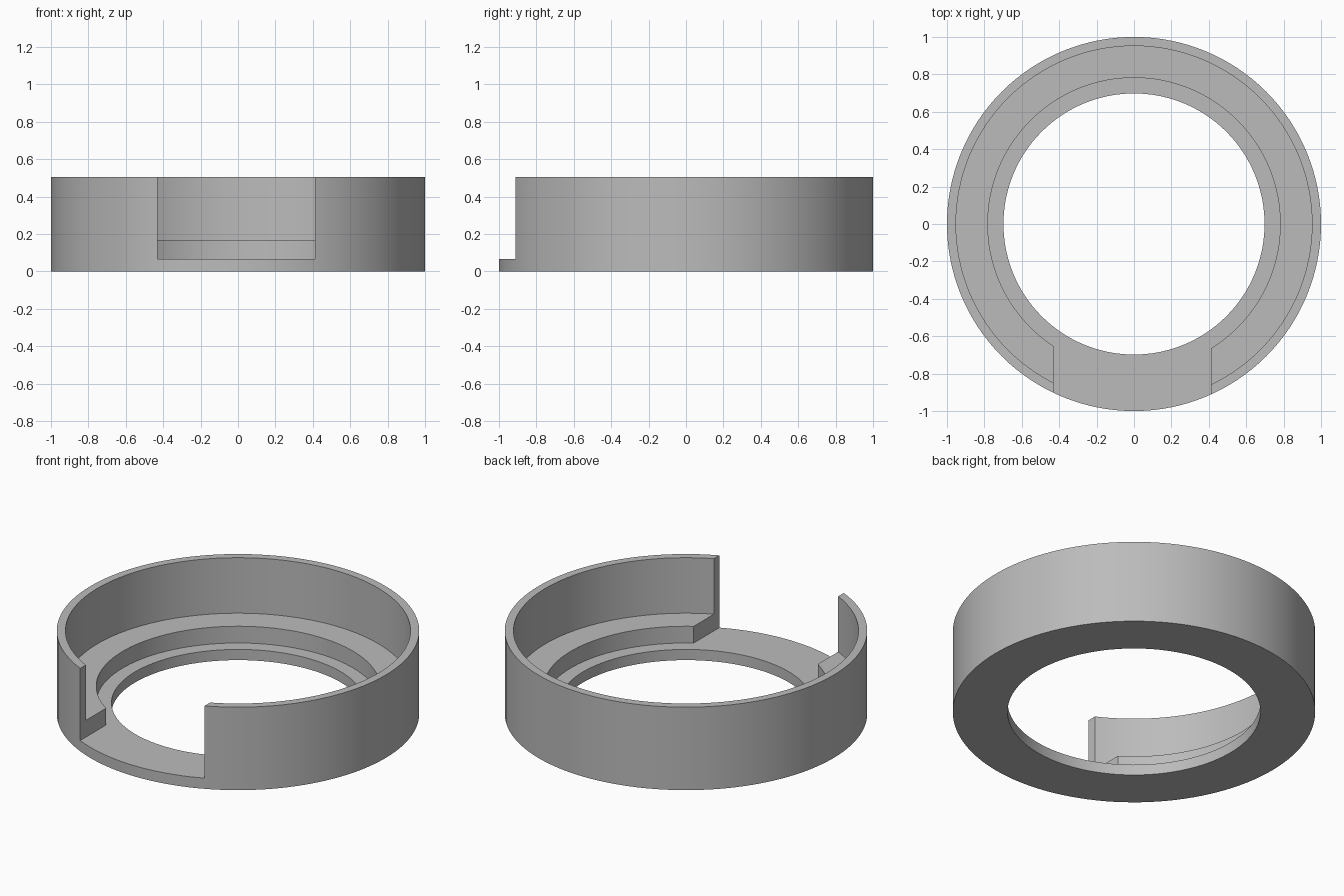
import bpy
import bmesh
from math import tau, radians
from mathutils import Matrix, Vector

cube = bpy.data.objects.get("Cube")
if cube:
    bpy.data.objects.remove(cube)

SEGMENTS = 128
FLOOR = 0.065      # top of the base flange
HEIGHT = 0.505

grey = bpy.data.materials.new("plain grey")
grey.use_nodes = True
colour = (0.5, 0.5, 0.5, 1)
grey.diffuse_color = colour
grey.node_tree.nodes["Principled BSDF"].inputs["Base Color"].default_value = colour


def add_object(name, bm):
    bmesh.ops.recalc_face_normals(bm, faces=bm.faces)
    mesh = bpy.data.meshes.new(name)
    bm.to_mesh(mesh)
    bm.free()
    mesh.materials.append(grey)
    obj = bpy.data.objects.new(name, mesh)
    bpy.context.collection.objects.link(obj)
    return obj


def revolve(name, profile):
    """Spin a closed (radius, height) profile around the z axis."""
    bm = bmesh.new()
    rings = []
    for i in range(SEGMENTS):
        turn = Matrix.Rotation(tau * i / SEGMENTS, 3, "Z")
        rings.append([bm.verts.new(turn @ Vector((r, 0, z))) for r, z in profile])
    n = len(profile)
    for i, ring in enumerate(rings):
        after = rings[(i + 1) % SEGMENTS]
        for j in range(n):
            k = (j + 1) % n
            bm.faces.new((ring[j], after[j], after[k], ring[k]))
    return add_object(name, bm)


def box(name, low, high):
    bm = bmesh.new()
    bmesh.ops.create_cube(bm, size=1)
    low, high = Vector(low), Vector(high)
    bmesh.ops.scale(bm, vec=high - low, verts=bm.verts)
    bmesh.ops.translate(bm, vec=(low + high) / 2, verts=bm.verts)
    return add_object(name, bm)


# Stepped ring: base flange, inner ledge and thin outer wall
ring = revolve("stepped_ring", [
    (0.698, 0), (1, 0), (1, HEIGHT), (0.952, HEIGHT),
    (0.952, 0.167), (0.782, 0.167), (0.782, FLOOR), (0.698, FLOOR),
])

# Front opening, cut down to the flange
cutter = box("front_opening_cutter", (-0.431, -1.2, FLOOR), (0.413, -0.3, 0.8))
cutter.hide_render = True
cutter.hide_viewport = True
opening = ring.modifiers.new("front opening", "BOOLEAN")
opening.operation = "DIFFERENCE"
opening.solver = "EXACT"
opening.object = cutter

# Bake the cut, then smooth the round walls and keep the rims sharp
bpy.context.view_layer.objects.active = ring
ring.select_set(True)
bpy.ops.object.modifier_apply(modifier=opening.name)
bpy.data.objects.remove(cutter)
bpy.ops.object.shade_smooth_by_angle(angle=radians(30))
